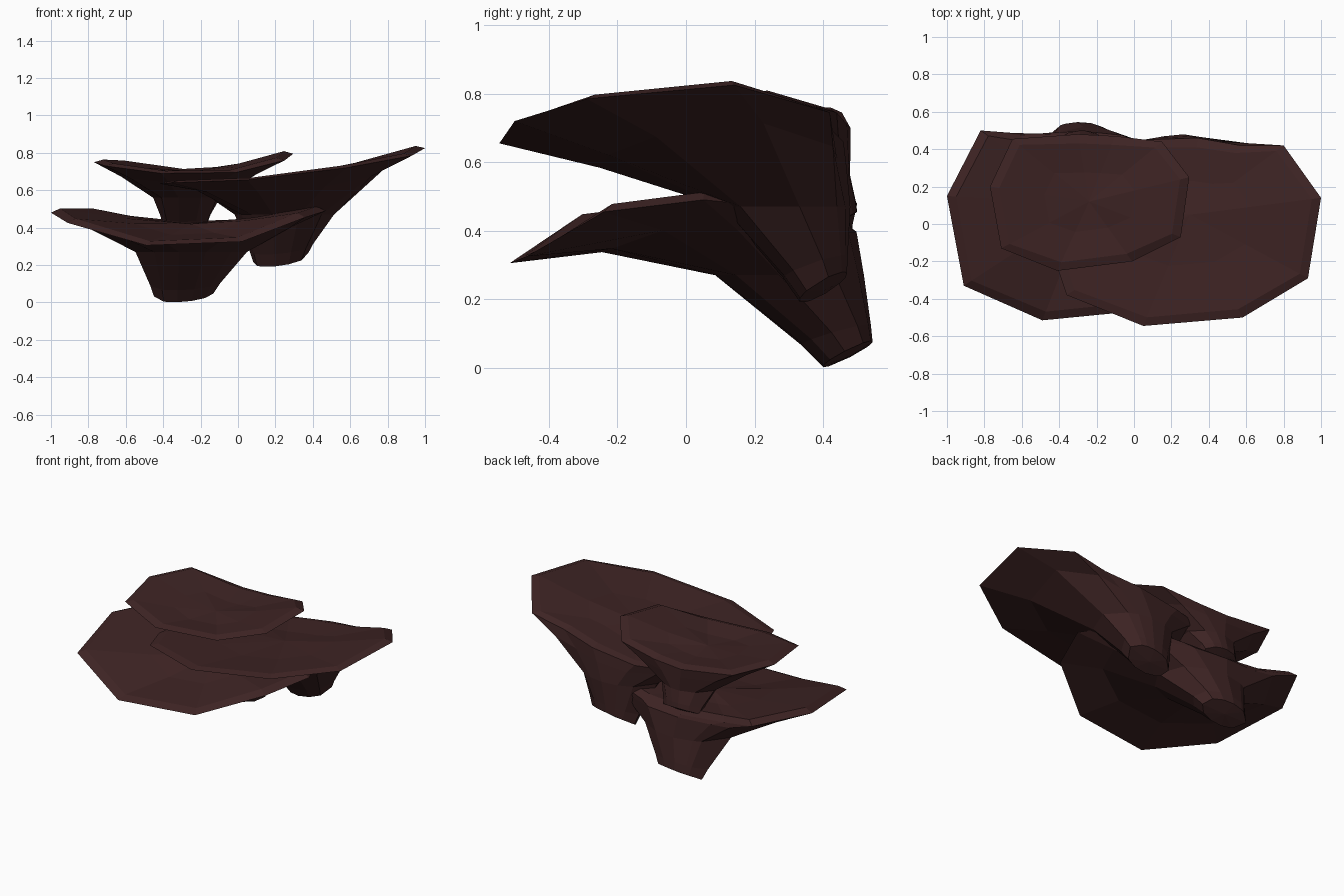
import bpy, bmesh
from math import atan2, cos, sin
from mathutils import Vector

cube = bpy.data.objects.get("Cube")
if cube:
    bpy.data.objects.remove(cube, do_unlink=True)

brown = bpy.data.materials.new("dark_brown")
brown.use_nodes = True
colour = (0.047, 0.017, 0.017, 1)
brown.diffuse_color = colour
brown.node_tree.nodes["Principled BSDF"].inputs["Base Color"].default_value = colour
brown.node_tree.nodes["Principled BSDF"].inputs["Roughness"].default_value = 0.9


def bracket(name, rim, hub, neck, foot, lip_lift, arch):
    """Dished cap with a bevelled lip, narrowing underneath to a stubby foot.
    neck and foot are (x, y, z, x radius, y radius, x slope, y slope);
    arch is how far the underside rises at the (sides, front and back)."""
    rim = [Vector(p) for p in rim]
    hub = Vector(hub)
    angles = [atan2((p.y - hub.y) / 0.4, (p.x - hub.x) / 0.7) for p in rim]

    def oval(spec):
        x, y, z, rx, ry, slope_x, slope_y = spec
        ring = []
        for a in angles:
            dx, dy = rx * cos(a), ry * sin(a)
            ring.append(Vector((x + dx, y + dy, z + slope_x * dx + slope_y * dy)))
        return ring

    def inset(p, width):
        d = hub - p
        d.z = 0
        return p + d.normalized() * width + Vector((0, 0, lip_lift))

    lip = [inset(p, 0.05) for p in rim]
    dish = [p.lerp(hub, 0.5) - Vector((0, 0, 0.012)) for p in lip]
    neck_ring, foot_ring = oval(neck), oval(foot)
    under = [p.lerp(q, 0.45) + Vector((0, 0, arch[0] * cos(a) ** 2 + arch[1] * sin(a) ** 2))
             for p, q, a in zip(rim, neck_ring, angles)]
    shin = [p.lerp(q, 0.8) + Vector((0, 0, 0.01)) for p, q in zip(neck_ring, foot_ring)]

    bm = bmesh.new()
    loops = [[bm.verts.new(p) for p in ring]
             for ring in (dish, lip, rim, under, neck_ring, shin, foot_ring)]
    n = len(rim)
    for upper, lower in zip(loops, loops[1:]):
        for i in range(n):
            j = (i + 1) % n
            bm.faces.new((upper[i], lower[i], lower[j], upper[j]))
    # Close the dish and the foot with fans
    top = bm.verts.new(hub)
    base = bm.verts.new(sum(foot_ring, Vector()) / n - Vector((0, 0, 0.01)))
    for i in range(n):
        j = (i + 1) % n
        bm.faces.new((top, loops[0][i], loops[0][j]))
        bm.faces.new((base, loops[-1][j], loops[-1][i]))
    bmesh.ops.recalc_face_normals(bm, faces=bm.faces)
    mesh = bpy.data.meshes.new(name)
    bm.to_mesh(mesh)
    bm.free()
    mesh.materials.append(brown)
    obj = bpy.data.objects.new(name, mesh)
    bpy.context.collection.objects.link(obj)


# Large low shelf
bracket("lower_shelf",
        [(-.49, -.515, .305), (.02, -.465, .325), (.36, -.24, .455), (.47, .05, .49),
         (.33, .36, .46), (0, .45, .42), (-.3, .48, .41), (-.61, .475, .44),
         (-.82, .5, .48), (-1, .15, .48), (-.91, -.33, .425)],
        (-.25, .1, .42), (-.25, .3, .27, .3, .22, 0, 0),
        (-.29, .472, .04, .16, .073, .08, .5), .023, (.01, .05))

# Large middle shelf
bracket("middle_shelf",
        [(.05, -.545, .655), (.58, -.5, .72), (.93, -.29, .785), (1, .14, .825),
         (.8, .42, .745), (.57, .42, .70), (.34, .46, .66), (.05, .45, .62),
         (-.2, .38, .62), (-.38, .1, .63), (-.42, -.2, .635), (-.36, -.38, .64)],
        (.3, .05, .68), (.25, .29, .47, .27, .19, 0, 0),
        (.23, .4, .235, .15, .07, .15, .55), .012, (.05, .01))

# Small top shelf
bracket("upper_shelf",
        [(-.41, -.25, .69), (-.01, -.2, .695), (.25, -.07, .76), (.295, .25, .795),
         (.15, .44, .745), (-.1, .47, .71), (-.3, .48, .7), (-.65, .455, .745),
         (-.77, .2, .75), (-.71, -.13, .73)],
        (-.24, .12, .70), (-.27, .32, .56, .19, .16, 0, 0),
        (-.28, .43, .42, .13, .07, 0, .5), .014, (.01, .01))
